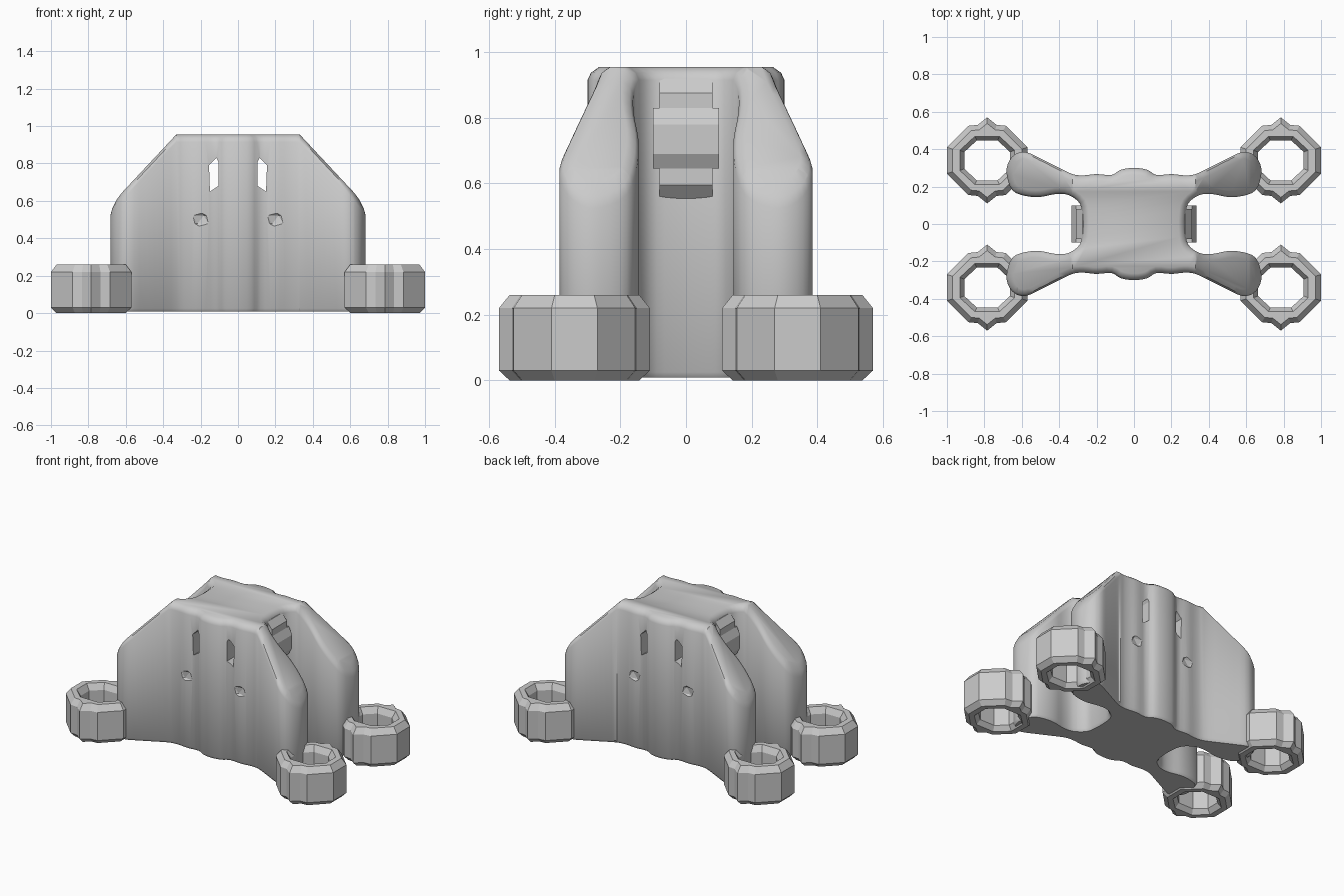
import bpy, bmesh
from mathutils import Vector

cube = bpy.data.objects.get("Cube")
if cube:
    bpy.data.objects.remove(cube, do_unlink=True)

grey = bpy.data.materials.new("plain_grey")
grey.use_nodes = True
grey.diffuse_color = (0.6, 0.6, 0.6, 1)
grey.node_tree.nodes["Principled BSDF"].inputs["Base Color"].default_value = (0.6, 0.6, 0.6, 1)


def make_object(name, bm):
    bmesh.ops.recalc_face_normals(bm, faces=bm.faces[:])
    mesh = bpy.data.meshes.new(name)
    bm.to_mesh(mesh)
    bm.free()
    mesh.materials.append(grey)
    obj = bpy.data.objects.new(name, mesh)
    bpy.context.collection.objects.link(obj)
    return obj


def mirror_quarter(quarter):
    """Mirror a quarter outline, running from the y side to the x side, into a closed loop."""
    half = quarter + [(x, -y) for x, y in reversed(quarter)]
    loop = []
    for p in half + [(-x, y) for x, y in reversed(half)]:
        if not loop or (Vector(p) - Vector(loop[-1])).length > 1e-5:
            loop.append(p)
    if (Vector(loop[0]) - Vector(loop[-1])).length < 1e-5:
        loop.pop()
    return [Vector(p) for p in loop]


def smooth_loop(points, steps):
    """Closed smooth curve through the points."""
    result, n = [], len(points)
    for i in range(n):
        a, b, c, d = (points[(i + k) % n] for k in (-1, 0, 1, 2))
        for s in range(steps):
            t = s / steps
            result.append(b + 0.5 * t * (c - a + t * (2 * a - 5 * b + 4 * c - d
                                                      + t * (3 * (b - c) + d - a))))
    return result


def inset(loop, amount):
    """Move a clockwise outline inwards."""
    result = []
    for i, p in enumerate(loop):
        d = (loop[(i + 1) % len(loop)] - loop[i - 1]).normalized()
        result.append(p + amount * Vector((d.y, -d.x)))
    return result


def bridge(bm, ring_a, ring_b):
    n = len(ring_a)
    for i in range(n):
        j = (i + 1) % n
        bm.faces.new((ring_a[i], ring_a[j], ring_b[j], ring_b[i]))


def prism(name, profile, plane, half_depth):
    """Extrude a profile drawn in xz symmetrically along y."""
    bm = bmesh.new()
    ends = [[bm.verts.new((x, plane + s * half_depth, z)) for x, z in profile] for s in (-1, 1)]
    for end in ends:
        bm.faces.new(end)
    bridge(bm, *ends)
    return make_object(name, bm)


# Body: a rounded X outline, lofted upwards with soft rims
quarter = [(0, .30), (.07, .29), (.12, .262), (.2, .267), (.27, .26), (.33, .267),
           (.42, .31), (.5, .35), (.58, .385), (.64, .37), (.675, .32), (.68, .26),
           (.65, .18), (.58, .15), (.5, .145), (.42, .16), (.35, .155), (.29, .11), (.275, .04)]
outline = smooth_loop(mirror_quarter(quarter), 3)
layers = [(.012, .008), (0, .025), (0, .96), (.01, .982), (.035, 1)]
bm = bmesh.new()
rings = [[bm.verts.new((p.x, p.y, z)) for p in inset(outline, off)] for off, z in layers]
for low, high in zip(rings, rings[1:]):
    bridge(bm, low, high)
bm.faces.new(rings[0])
bm.faces.new(rings[-1])

# Fold the flat roof down along the arms
shoulder, elbow = .33, .62
for x in (-elbow, -shoulder, shoulder, elbow):
    bmesh.ops.bisect_plane(bm, geom=bm.verts[:] + bm.edges[:] + bm.faces[:],
                           plane_co=(x, 0, 0), plane_no=(1, 0, 0))
for v in bm.verts:
    if v.co.z > .5:
        x = abs(v.co.x)
        fall = 1.07 * max(0, min(x, elbow) - shoulder) + 1.3 * max(0, x - elbow)
        v.co.z -= .045 + fall
body = make_object("body", bm)

bpy.ops.object.select_all(action='DESELECT')
body.select_set(True)
bpy.context.view_layer.objects.active = body
bpy.ops.object.shade_smooth_by_angle(angle=.7)


def cut(cutter):
    cutter.hide_render = True
    cutter.hide_viewport = True
    cutter.display_type = 'WIRE'
    mod = body.modifiers.new(cutter.name, 'BOOLEAN')
    mod.operation = 'DIFFERENCE'
    mod.solver = 'EXACT'
    mod.object = cutter


# Tall slots running through the body, and shallow dents below them
for sx, side in ((1, "left"), (-1, "right")):
    slot = [(.105, .68), (.15, .65), (.155, .79), (.115, .83), (.105, .81)]
    cut(prism(side + "_slot_cutter", [(sx * x, z) for x, z in slot], 0, .5))
    for sy, end in ((-1, "front"), (1, "back")):
        bm = bmesh.new()
        bmesh.ops.create_icosphere(bm, subdivisions=1, radius=.06)
        for v in bm.verts:
            v.co = (v.co.x + sx * .2, v.co.y * .5 + sy * .28, v.co.z * .8 + .5)
        cut(make_object(f"{end}_{side}_dent_cutter", bm))

# Stepped clips on the two waist walls
lug = [(.2, .53), (.27, .55), (.31, .595), (.31, .875), (.275, .92), (.2, .92)]
clip = [(.2, .645), (.31, .645), (.335, .69), (.335, .78), (.31, .83), (.2, .83)]
for sx, side in ((1, "left"), (-1, "right")):
    prism(side + "_lug", [(sx * x, z) for x, z in lug], 0, .08)
    prism(side + "_clip", [(sx * x, z) for x, z in clip], 0, .1)

# Screw rings at the four feet: chamfered, eight-sided holes
outer = mirror_quarter([(0, .23), (.05, .19), (.10, .185), (.215, .07)])
hole = mirror_quarter([(.055, .107), (.122, .045)])
sections = [(outer, .86, 0), (outer, 1, .03), (outer, 1, .22), (outer, .86, .26),
            (hole, 1.2, .26), (hole, 1, .22), (hole, 1, .03), (hole, 1.2, 0)]


def ring_cap(bm, a, b):
    """Fill the flat band between two loops with different side counts."""
    edges = []
    for loop in (a, b):
        for i, v in enumerate(loop):
            w = loop[i - 1]
            edges.append(bm.edges.get((v, w)) or bm.edges.new((v, w)))
    bmesh.ops.triangle_fill(bm, edges=edges, use_beauty=True, normal=(0, 0, 1))


for sx, side in ((1, "left"), (-1, "right")):
    for sy, end in ((-1, "front"), (1, "back")):
        bm = bmesh.new()
        loops = [[bm.verts.new((sx * .785 + p.x * k, sy * .34 + p.y * k, z)) for p in shape]
                 for shape, k, z in sections]
        for i in (0, 1, 2, 4, 5, 6):
            bridge(bm, loops[i], loops[i + 1])
        ring_cap(bm, loops[3], loops[4])
        ring_cap(bm, loops[0], loops[7])
        make_object(f"{end}_{side}_screw_ring", bm)
